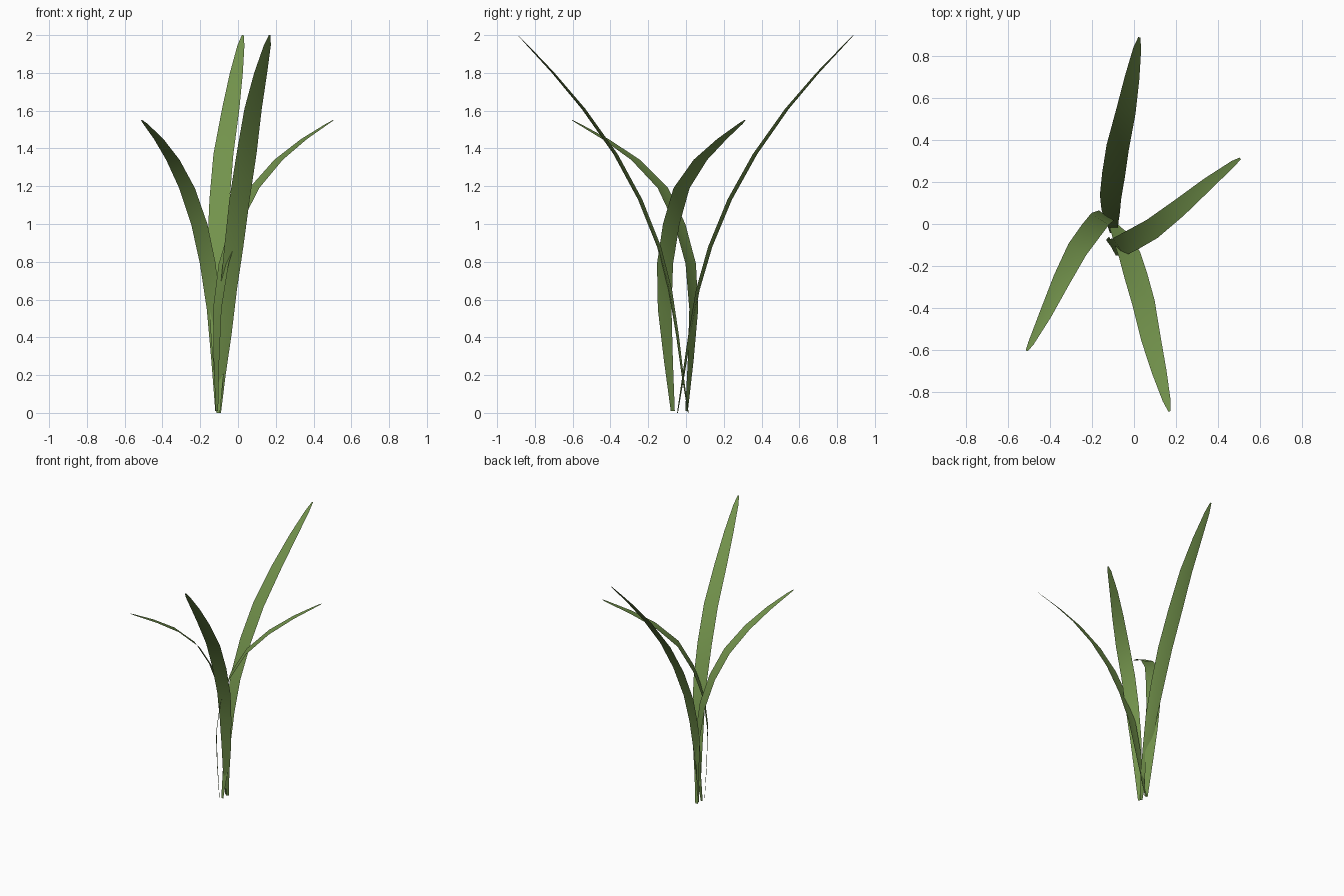
import bpy, bmesh, math
from mathutils import Vector, Matrix

if "Cube" in bpy.data.objects:
    bpy.data.objects.remove(bpy.data.objects["Cube"])

green = bpy.data.materials.new("leaf green")
green.diffuse_color = (0.17, 0.29, 0.072, 1)
green.use_nodes = True
green.node_tree.nodes["Principled BSDF"].inputs["Base Color"].default_value = green.diffuse_color

# Centre line of each leaf type relative to its base: x, y, z, width
TALL = [(0, 0, 0, .02), (.01, -.03, .2, .05), (.03, -.057, .41, .072),
        (.05, -.095, .65, .09), (.078, -.155, .88, .103), (.108, -.255, 1.13, .11),
        (.145, -.385, 1.37, .108), (.18, -.555, 1.61, .094),
        (.22, -.715, 1.80, .07), (.255, -.85, 1.945, .038), (.268, -.902, 2.0, .01)]
SHORT = [(0, 0, .01, .025), (-.008, .022, .28, .056), (-.02, .038, .55, .085),
         (-.05, .022, .79, .1), (-.095, -.035, 1.0, .103), (-.16, -.125, 1.19, .1),
         (-.235, -.27, 1.34, .085), (-.31, -.43, 1.45, .06),
         (-.38, -.57, 1.53, .028), (-.4, -.605, 1.55, .01)]


def leaf(name, path, side_angle, base, turn):
    """Thin, slightly folded blade swept along a path, then turned about its base."""
    rot = Matrix.Rotation(math.radians(turn), 3, 'Z')
    a = math.radians(side_angle)
    side = Vector((math.cos(a), math.sin(a), 0))
    pts = [Vector(p[:3]) for p in path]
    bm = bmesh.new()
    rows = []
    for i, p in enumerate(pts):
        w = path[i][3]
        tangent = pts[min(i + 1, len(pts) - 1)] - pts[max(i - 1, 0)]
        normal = side.cross(tangent).normalized()
        if normal.z < 0:
            normal = -normal
        sag = normal * (-0.04 * w)
        row = []
        for k in (-.5, 0, .5):
            co = p + side * (k * w) + (sag if k == 0 else Vector())
            co = rot @ co + Vector(base)
            co.z = min(max(co.z, 0), 2)
            row.append(bm.verts.new(co))
        rows.append(row)
    for r, s in zip(rows, rows[1:]):
        for k in range(2):
            bm.faces.new((r[k], r[k + 1], s[k + 1], s[k])).smooth = True
    bm.normal_update()
    # inner (upper) face outward
    if sum(f.normal.z for f in bm.faces) < 0:
        bmesh.ops.reverse_faces(bm, faces=bm.faces[:])
    me = bpy.data.meshes.new(name)
    bm.to_mesh(me)
    bm.free()
    me.materials.append(green)
    ob = bpy.data.objects.new(name, me)
    bpy.context.collection.objects.link(ob)


# Two leaf types, each repeated with a turn
leaf("tall_leaf_front", TALL, 12, (-.1, .012, 0), 0)
leaf("tall_leaf_back", TALL, 12, (-.105, -.045, 0), 155.5)
leaf("short_leaf_left", SHORT, -33.5, (-.11, .003, 0), 0)
leaf("short_leaf_right", SHORT, -33.5, (-.112, -.07, 0), 155.2)
